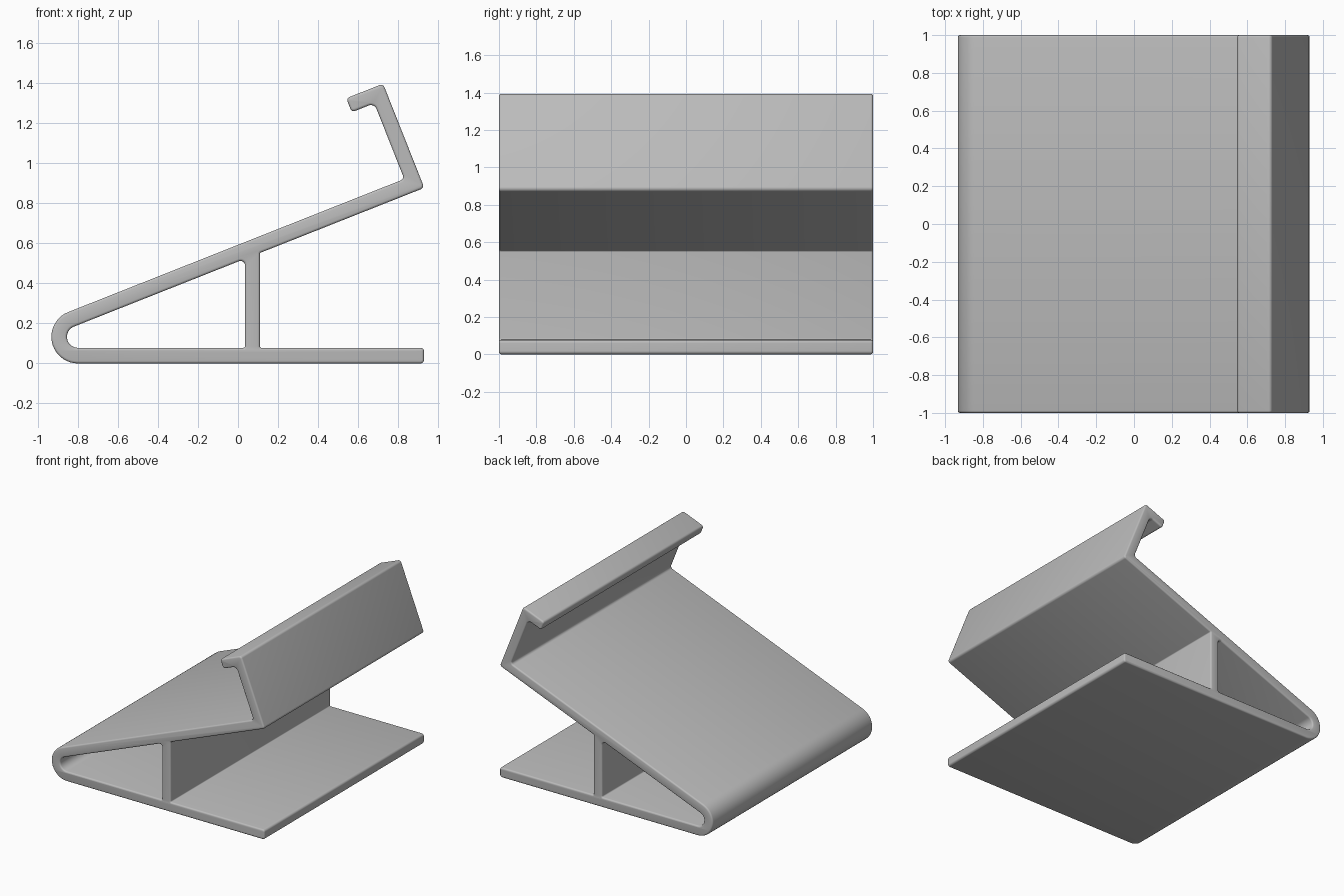
import bpy
import bmesh
from math import cos, sin, tan, radians, pi
from mathutils import Vector

cube = bpy.data.objects.get("Cube")
if cube:
    bpy.data.objects.remove(cube, do_unlink=True)

SLOPE = radians(21.6)
NOSE = Vector((-0.8, 0.133))      # centre of the rounded nose
OUTER, INNER = 0.133, 0.055       # nose radii, their difference is the wall
WALL = OUTER - INNER
POST_LEFT, POST_RIGHT = 0.035, 0.11
BEVEL = 0.012
ALONG = Vector((cos(SLOPE), sin(SLOPE)))
ACROSS = Vector((-sin(SLOPE), cos(SLOPE)))


def on_deck(s, t):
    """Point in the tilted frame of the deck."""
    return NOSE + ALONG * s + ACROSS * t


def under_deck(x):
    """Point on the underside of the deck at a given x."""
    start = on_deck(0, INNER)
    return start + ALONG * ((x - start.x) / ALONG.x)


def nose_corner(radius):
    """Corner where the base and deck lines meet for a nose radius."""
    return NOSE + Vector((-radius / tan(SLOPE / 2), -radius))


def rounded(corners):
    """Replace each (point, radius) corner with an arc."""
    path = []
    for i, (p, r) in enumerate(corners):
        p = Vector(p)
        a = (Vector(corners[i - 1][0]) - p).normalized()
        b = (Vector(corners[(i + 1) % len(corners)][0]) - p).normalized()
        half = a.angle(b) / 2
        centre = p + (a + b).normalized() * (r / sin(half))
        u = p + a * (r / tan(half)) - centre
        v = p + b * (r / tan(half)) - centre
        sweep = u.angle(v)
        steps = max(4, round(sweep / radians(8)))
        for k in range(steps + 1):
            f = k / steps
            path.append(centre + (u * sin((1 - f) * sweep) + v * sin(f * sweep)) / sin(sweep))
    return path


# Outer profile: base, post, deck, back wall and hook
outline = rounded([
    (nose_corner(OUTER), OUTER),
    ((0.93, 0), 0.018),
    ((0.93, WALL), 0.018),
    ((POST_RIGHT, WALL), 0.008),
    (under_deck(POST_RIGHT), 0.008),
    (on_deck(1.884, INNER), 0.02),
    (on_deck(1.884, 0.615), 0.02),
    (on_deck(1.686, 0.615), 0.018),
    (on_deck(1.686, 0.54), 0.018),
    (on_deck(1.807, 0.54), 0.03),
    (on_deck(1.807, OUTER), 0.02),
])

# Opening between nose and post
opening = rounded([
    (nose_corner(INNER), INNER),
    (under_deck(POST_LEFT), 0.022),
    ((POST_LEFT, WALL), 0.01),
])

# Extruded stand with softened rims
curve = bpy.data.curves.new("stand_profile", "CURVE")
curve.dimensions = "2D"
curve.fill_mode = "BOTH"
curve.extrude = 1 - BEVEL
curve.bevel_depth = BEVEL
curve.bevel_resolution = 2
curve.offset = -BEVEL
for path in (outline, opening):
    spline = curve.splines.new("POLY")
    spline.points.add(len(path) - 1)
    for point, p in zip(spline.points, path):
        point.co = (p.x, p.y, 0, 1)
    spline.use_cyclic_u = True
stand = bpy.data.objects.new("stand", curve)
bpy.context.collection.objects.link(stand)
stand.rotation_euler.x = pi / 2
bpy.ops.object.select_all(action="DESELECT")
stand.select_set(True)
bpy.context.view_layer.objects.active = stand
bpy.ops.object.convert(target="MESH")
stand = bpy.context.object
stand.name = "stand"

# Weld the end caps to the rims
bm = bmesh.new()
bm.from_mesh(stand.data)
bmesh.ops.remove_doubles(bm, verts=bm.verts, dist=0.0003)
bmesh.ops.recalc_face_normals(bm, faces=bm.faces)
bm.to_mesh(stand.data)
bm.free()
bpy.ops.object.shade_smooth_by_angle(angle=radians(40))

# Single grey plastic
grey = bpy.data.materials.new("grey_plastic")
grey.use_nodes = True
colour = (0.5, 0.5, 0.5, 1)
grey.diffuse_color = colour
grey.node_tree.nodes["Principled BSDF"].inputs["Base Color"].default_value = colour
stand.data.materials.clear()
stand.data.materials.append(grey)
